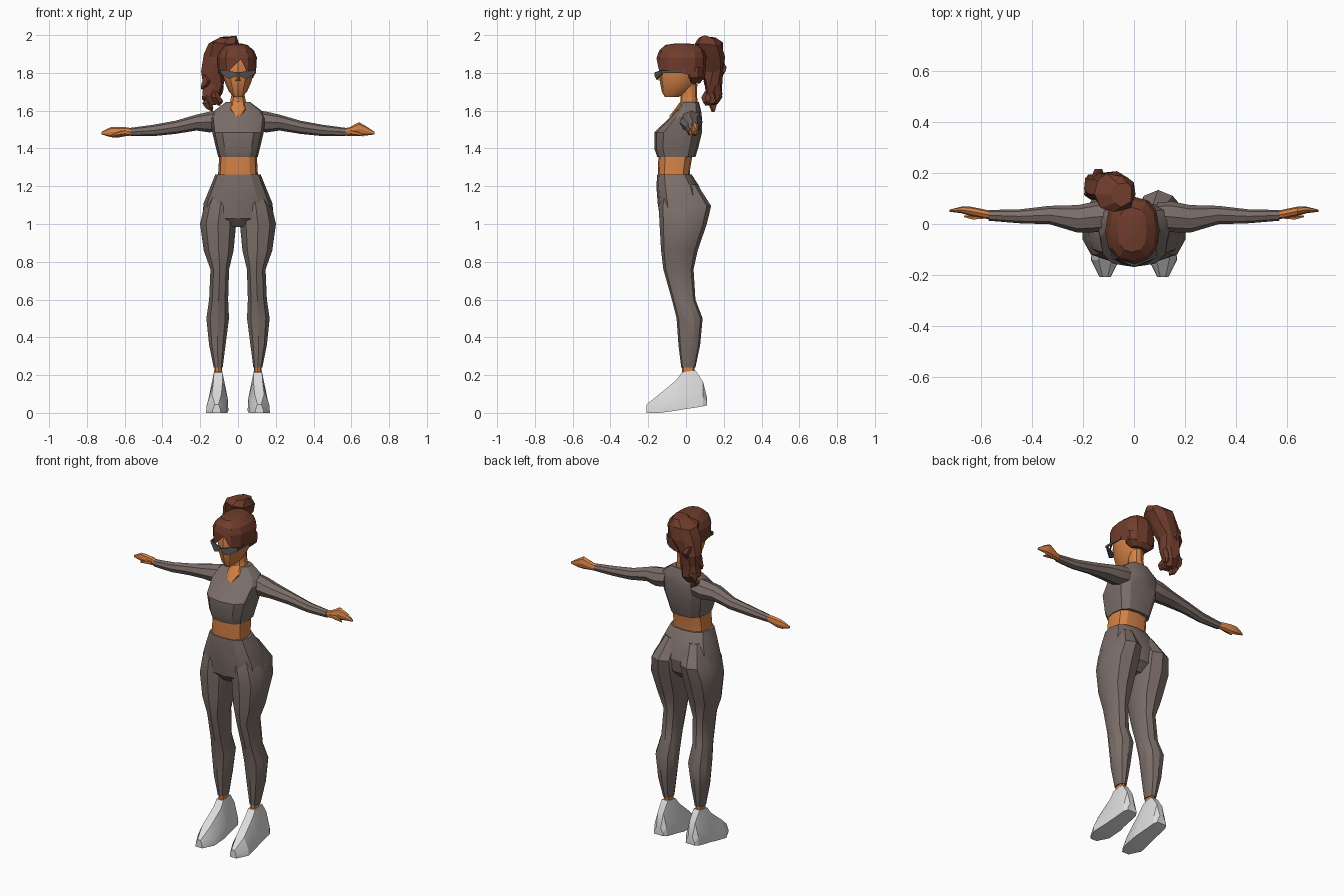
import bpy, bmesh, math, random
from mathutils import Vector

random.seed(4)


def material(name, rgb):
    m = bpy.data.materials.new(name)
    m.diffuse_color = (*rgb, 1)
    return m


CLOTH = material("taupe cloth", (0.20, 0.155, 0.14))
SKIN = material("warm skin", (0.66, 0.22, 0.06))
HAIR = material("brown hair", (0.16, 0.046, 0.025))
SHOE = material("white shoe", (0.74, 0.73, 0.74))
LENS = material("dark lens", (0.08, 0.08, 0.09))


def ring(x0, x1, y0, y1, z, n=12, p=0.8, jit=0.0):
    """Horizontal rounded ring inside the given bounds, first point facing front."""
    cx, cy, hx, hy = (x0 + x1) / 2, (y0 + y1) / 2, (x1 - x0) / 2, (y1 - y0) / 2
    pts = []
    for k in range(n):
        a = 2 * math.pi * k / n - math.pi / 2
        c, s = math.cos(a), math.sin(a)
        v = Vector((cx + hx * math.copysign(abs(c) ** p, c),
                    cy + hy * math.copysign(abs(s) ** p, s), z))
        pts.append(v + Vector([random.uniform(-jit, jit) for _ in range(3)]))
    return pts


def finish(name, bm, mat, angle=28):
    bmesh.ops.recalc_face_normals(bm, faces=bm.faces)
    me = bpy.data.meshes.new(name)
    bm.to_mesh(me)
    bm.free()
    me.materials.append(mat)
    ob = bpy.data.objects.new(name, me)
    bpy.context.collection.objects.link(ob)
    bpy.ops.object.select_all(action='DESELECT')
    ob.select_set(True)
    bpy.context.view_layer.objects.active = ob
    bpy.ops.object.shade_smooth_by_angle(angle=math.radians(angle))
    return ob


def loft(name, rings, mat, caps=(True, True), side=1, angle=28):
    """Skin a list of equal point rings; side=-1 mirrors across x."""
    bm = bmesh.new()
    vs = [[bm.verts.new((p[0] * side, p[1], p[2])) for p in r] for r in rings]
    n = len(vs[0])
    for a, b in zip(vs, vs[1:]):
        for k in range(n):
            bm.faces.new((a[k], a[(k + 1) % n], b[(k + 1) % n], b[k]))
    if caps[0]:
        bm.faces.new(vs[0])
    if caps[1]:
        bm.faces.new(vs[-1])
    return finish(name, bm, mat, angle)


def body(name, rows, mat, n=12, p=0.8, **kw):
    """Symmetric loft from rows of (half width, front y, back y, z)."""
    return loft(name, [ring(-w, w, f, b, z, n, p) for w, f, b, z in rows], mat, **kw)


# Cropped top, bare waist, neck
body("top", [(.105, -.152, .05, 1.355), (.116, -.168, .064, 1.40), (.136, -.168, .085, 1.485),
             (.145, -.09, .085, 1.56), (.125, -.05, .08, 1.60), (.065, -.02, .068, 1.645)],
     CLOTH, p=0.72)
body("waist", [(.11, -.145, .02, 1.22), (.103, -.148, .022, 1.29), (.1, -.146, .035, 1.37)],
     SKIN, p=0.75)
body("neck", [(.02, -.09, .04, 1.57), (.055, -.062, .05, 1.605), (.044, -.03, .062, 1.648),
              (.037, -.028, .058, 1.68), (.04, -.04, .06, 1.74)], SKIN, n=10, p=0.9)

# Trouser seat
body("trouser_seat", [(.12, -.152, .03, 1.262), (.145, -.157, .07, 1.20), (.182, -.15, .10, 1.11),
                      (.19, -.138, .085, 1.03), (.09, -.10, .04, .985)], CLOTH, p=0.78)

LEG = [(.012, .125, -.12, .06, 1.21), (.006, .183, -.145, .133, 1.095), (.006, .205, -.14, .11, 1.0),
       (.02, .185, -.132, .062, .86), (.045, .148, -.12, .04, .76), (.05, .155, -.075, .05, .60),
       (.045, .17, -.05, .088, .50), (.064, .155, -.04, .075, .36), (.08, .13, -.025, .05, .24)]
ARM = [(.09, .03, 1.55, .055, .055), (.15, .028, 1.54, .06, .055), (.22, .02, 1.537, .054, .042),
       (.33, .035, 1.512, .036, .035), (.45, .03, 1.495, .027, .03), (.57, .034, 1.487, .021, .022)]
# Shoe stations: y, half width, sole z, upper z
SHOE_ROWS = [(-.208, .022, .0, .045), (-.14, .056, .0, .10), (-.05, .054, .012, .175),
             (-.02, .05, .018, .215), (.05, .045, .028, .225), (.09, .042, .035, .165),
             (.11, .03, .04, .085)]


def xring(x, y, z, ry, rz, n=8):
    return [(x, y + ry * math.cos(2 * math.pi * k / n), z + rz * math.sin(2 * math.pi * k / n))
            for k in range(n)]


for s, side in ((-1, "right"), (1, "left")):
    # Trouser leg, ankle and shoe
    loft(side + "_trouser_leg", [ring(*r, n=10, p=0.85) for r in LEG], CLOTH, side=s)
    loft(side + "_ankle", [ring(.085, .124, -.02, .045, z, n=8) for z in (.17, .255)], SKIN, side=s)
    rows = []
    for y, w, zb, zt in SHOE_ROWS:
        c, h = .105 + (.008 if y < -.1 else 0), zt - zb
        rows.append([(c - w, y, zb), (c + w, y, zb), (c + w * .95, y, zb + h * .38),
                     (c + w * .45, y, zt), (c - w * .45, y, zt), (c - w * .95, y, zb + h * .38)])
    loft(side + "_shoe", rows, SHOE, side=s, angle=22)

    # Sleeve, hand and thumb
    loft(side + "_sleeve", [xring(*r) for r in ARM], CLOTH, side=s)
    up = .016 if s > 0 else 0
    loft(side + "_hand", [xring(.55, .033, 1.487, .016, .018), xring(.59, .04, 1.489, .018, .023),
                          xring(.64, .05, 1.486 + up, .018, .029 + up / 2),
                          xring(.675, .055, 1.486 + up / 2, .013, .026),
                          xring(.722, .052, 1.481, .004, .007)], SKIN, side=s, angle=20)
    loft(side + "_thumb", [xring(.59, .03, 1.487, .012, .012, 5), xring(.63, .025, 1.48, .009, .01, 5),
                           xring(.665, .03, 1.468, .004, .005, 5)], SKIN, side=s)

# Head and nose
body("head", [(.022, -.112, -.04, 1.672), (.048, -.128, .02, 1.70), (.07, -.138, .06, 1.75),
              (.083, -.143, .08, 1.80), (.085, -.138, .088, 1.86), (.065, -.115, .075, 1.915)],
     SKIN, p=0.95)
loft("nose", [[(-.013, -.135, 1.758), (.013, -.135, 1.758), (0, -.135, 1.825)],
              [(-.004, -.160, 1.765), (.004, -.160, 1.765), (0, -.150, 1.785)]], SKIN)

# Glasses: swept lenses, with temples running back under the hair
for s, side in ((-1, "right"), (1, "left")):
    lens = [(0, -.158, 1.803), (.09, -.122, 1.815), (.086, -.122, 1.793),
            (.045, -.150, 1.768), (.012, -.158, 1.782)]
    loft(side + "_lens", [lens, [(x, y - .008, z) for x, y, z in lens]], LENS, side=s)
    temple = [(.088, 1.800), (.094, 1.800), (.094, 1.812), (.088, 1.812)]
    loft(side + "_temple", [[(x, y, z) for x, z in temple] for y in (-.128, .0)], LENS, side=s)

# Hair cap: hem is lifted at the front into a parting, and dips at the nape
hem = ring(-.105, .095, -.155, .10, 1.80, p=0.85)
for v in hem:
    v.z -= .04 * max(0, v.y / .10)
hem[0].z, hem[0].x = 1.872, .015
hem[1].z = 1.80
cap = [hem, ring(-.112, .10, -.155, .108, 1.882, p=0.85), ring(-.095, .085, -.142, .095, 1.918),
       ring(-.065, .05, -.11, .065, 1.948), ring(-.03, .02, -.06, .02, 1.955)]
loft("hair_cap", cap, HAIR, caps=(False, True), angle=20)
# Nape hair under the cap
loft("nape_hair", [ring(-.05, .05, .01, .075, 1.745, n=10), ring(-.088, .085, -.005, .095, 1.775, n=10),
                   ring(-.095, .088, -.02, .10, 1.83, n=10)], HAIR, angle=20)

# Ponytail: jagged mass falling behind the right shoulder
TAIL = [(-.085, -.005, .07, .165, 1.99), (-.15, .005, .05, .20, 1.955), (-.175, -.02, .07, .205, 1.89),
        (-.19, -.07, .09, .20, 1.81), (-.185, -.08, .10, .19, 1.74), (-.185, -.09, .10, .185, 1.68),
        (-.155, -.105, .11, .165, 1.63)]
loft("ponytail", [ring(*r, n=9, p=0.9, jit=.01) for r in TAIL], HAIR, angle=12)

# Loose curls at the ponytail's edges
CURLS = [(-.175, .12, 1.79), (-.165, .17, 1.72), (-.10, .16, 1.73), (-.15, .145, 1.67),
         (-.11, .11, 1.70), (-.145, .19, 1.86)]
for i, (x, y, z) in enumerate(CURLS):
    rows = []
    for t, r in ((0, .012), (.03, .026), (.055, .02), (.075, .005)):
        ox = .012 * math.sin(t * 60 + i)
        rows.append(ring(x + ox - r, x + ox + r, y - r, y + r, z - t, n=5, p=1, jit=.004))
    loft("curl_%d" % (i + 1), rows, HAIR, angle=12)
